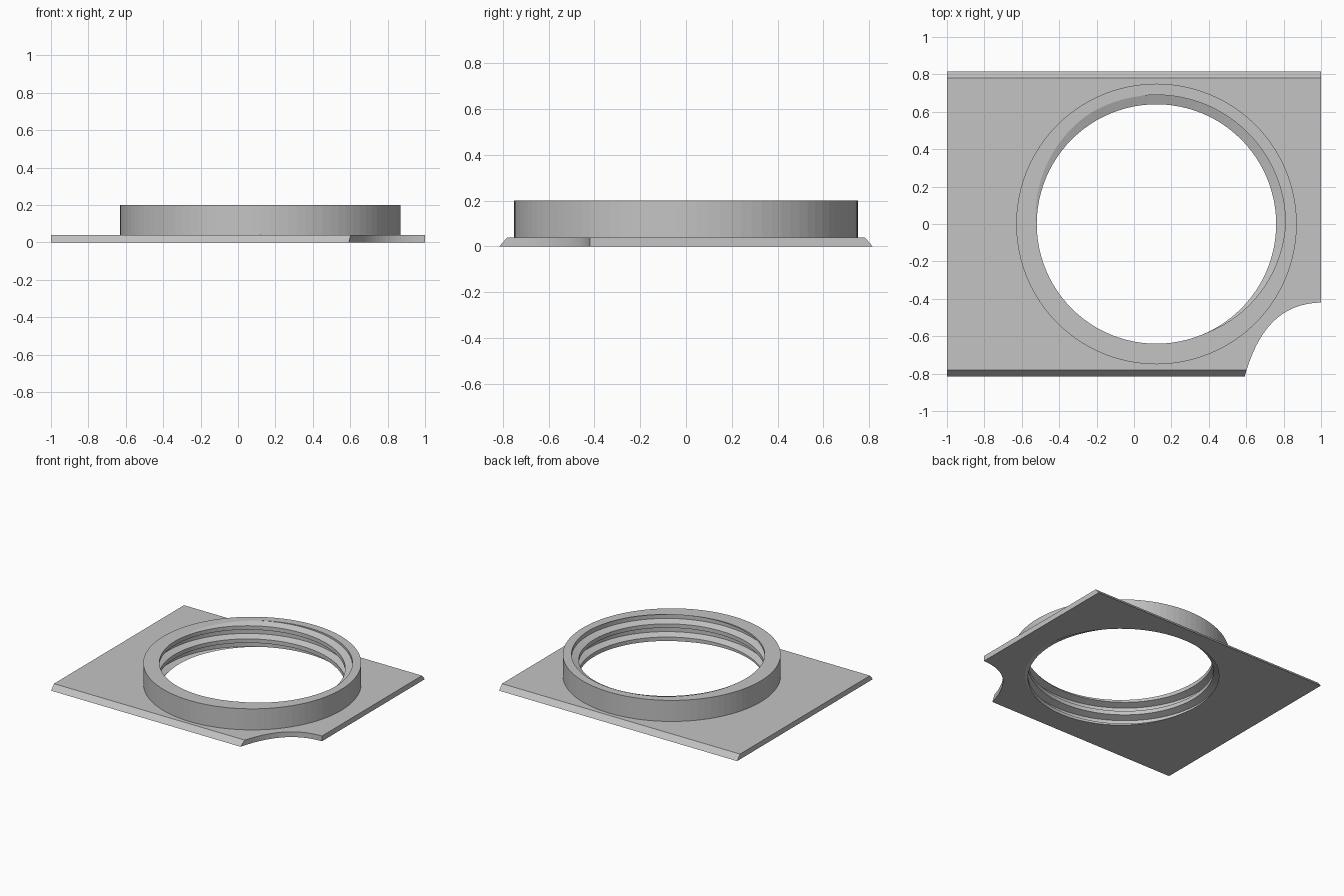
import bpy, bmesh, math

old = bpy.data.objects.get("Cube")
if old:
    bpy.data.objects.remove(old, do_unlink=True)

SEG, CX = 96, 0.12                      # ring segments, ring centre
OUTER, CREST, ROOT = 0.75, 0.64, 0.69   # ring and thread radii
TOP, PLATE, PITCH = 0.2, 0.04, 0.1

grey = bpy.data.materials.new("plain grey")
grey.use_nodes = True
grey.diffuse_color = (0.55, 0.55, 0.55, 1)
grey.node_tree.nodes["Principled BSDF"].inputs["Base Color"].default_value = (0.55, 0.55, 0.55, 1)


def make(name, bm):
    bmesh.ops.remove_doubles(bm, verts=bm.verts, dist=1e-5)
    bmesh.ops.recalc_face_normals(bm, faces=bm.faces)
    mesh = bpy.data.meshes.new(name)
    bm.to_mesh(mesh)
    bm.free()
    mesh.materials.append(grey)
    ob = bpy.data.objects.new(name, mesh)
    bpy.context.collection.objects.link(ob)
    return ob


def prism(name, points, axis, start, length):
    """Extrude a closed outline along x or z."""
    bm = bmesh.new()
    place = (lambda p: (start, p[0], p[1])) if axis == "x" else (lambda p: (p[0], p[1], start))
    face = bm.faces.new([bm.verts.new(place(p)) for p in points])
    out = bmesh.ops.extrude_face_region(bm, geom=[face])
    move = (length, 0, 0) if axis == "x" else (0, 0, length)
    bmesh.ops.translate(bm, vec=move, verts=[v for v in out["geom"] if isinstance(v, bmesh.types.BMVert)])
    return make(name, bm)


def cut(target, cutter):
    mod = target.modifiers.new("cut", "BOOLEAN")
    mod.operation, mod.solver, mod.object = "DIFFERENCE", "EXACT", cutter
    bpy.context.view_layer.objects.active = target
    bpy.ops.object.modifier_apply(modifier=mod.name)
    bpy.data.objects.remove(cutter, do_unlink=True)


def polar(r, a):
    return CX + r * math.cos(a), r * math.sin(a)


# Base plate with sloped front and back edges
plate = prism("base_plate", [(-0.815, 0), (0.815, 0), (0.78, PLATE), (-0.78, PLATE)], "x", -1, 2)

# Round opening that receives the ring
angles = [2 * math.pi * i / SEG for i in range(SEG + 1)]
cut(plate, prism("ring_opening", [polar(OUTER, a) for a in angles[:-1]], "z", -0.1, 0.3))

# Curved notch in the front left corner
ctrl = [(0.592, -0.815), (0.66, -0.57), (0.78, -0.425), (1, -0.42)]
notch = []
for i in range(25):
    t = i / 24
    w = ((1 - t) ** 3, 3 * t * (1 - t) ** 2, 3 * t * t * (1 - t), t ** 3)
    notch.append(tuple(sum(k * p[j] for k, p in zip(w, ctrl)) for j in (0, 1)))
notch += [(1.2, -0.42), (1.2, -1), (0.55, -1)]
cut(plate, prism("corner_notch", notch, "z", -0.1, 0.3))

# Threaded ring: one helical thread profile, clipped at the bottom and top
PROFILE = [(0, ROOT), (0.34, ROOT), (0.52, CREST), (0.82, CREST)]
OFFSET = 0.34                           # puts the root at the rim on the left side
knots = [(k + u, r) for k in range(-3, 5) for u, r in PROFILE]


def thread_column(a):
    pts = [((u + a / (2 * math.pi) - OFFSET) * PITCH, r) for u, r in knots]

    def radius(z):
        for (z0, r0), (z1, r1) in zip(pts, pts[1:]):
            if z0 <= z <= z1:
                return r0 + (r1 - r0) * (z - z0) / (z1 - z0)
    col = []
    for z, r in pts:
        zc = min(max(z, 0), TOP)
        col.append((radius(zc), zc))
    return [(OUTER, 0)] + col + [(OUTER, TOP), (OUTER, PLATE), (OUTER, 0)]


bm = bmesh.new()
columns = [[bm.verts.new((*polar(r, a), z)) for r, z in thread_column(a)] for a in angles]
for c0, c1 in zip(columns, columns[1:]):
    for j in range(len(c0) - 1):
        quad = (c0[j], c1[j], c1[j + 1], c0[j + 1])
        if any((quad[i].co - quad[i - 1].co).length > 1e-6 for i in (0, 2)):
            bm.faces.new(quad)
make("threaded_ring", bm)
